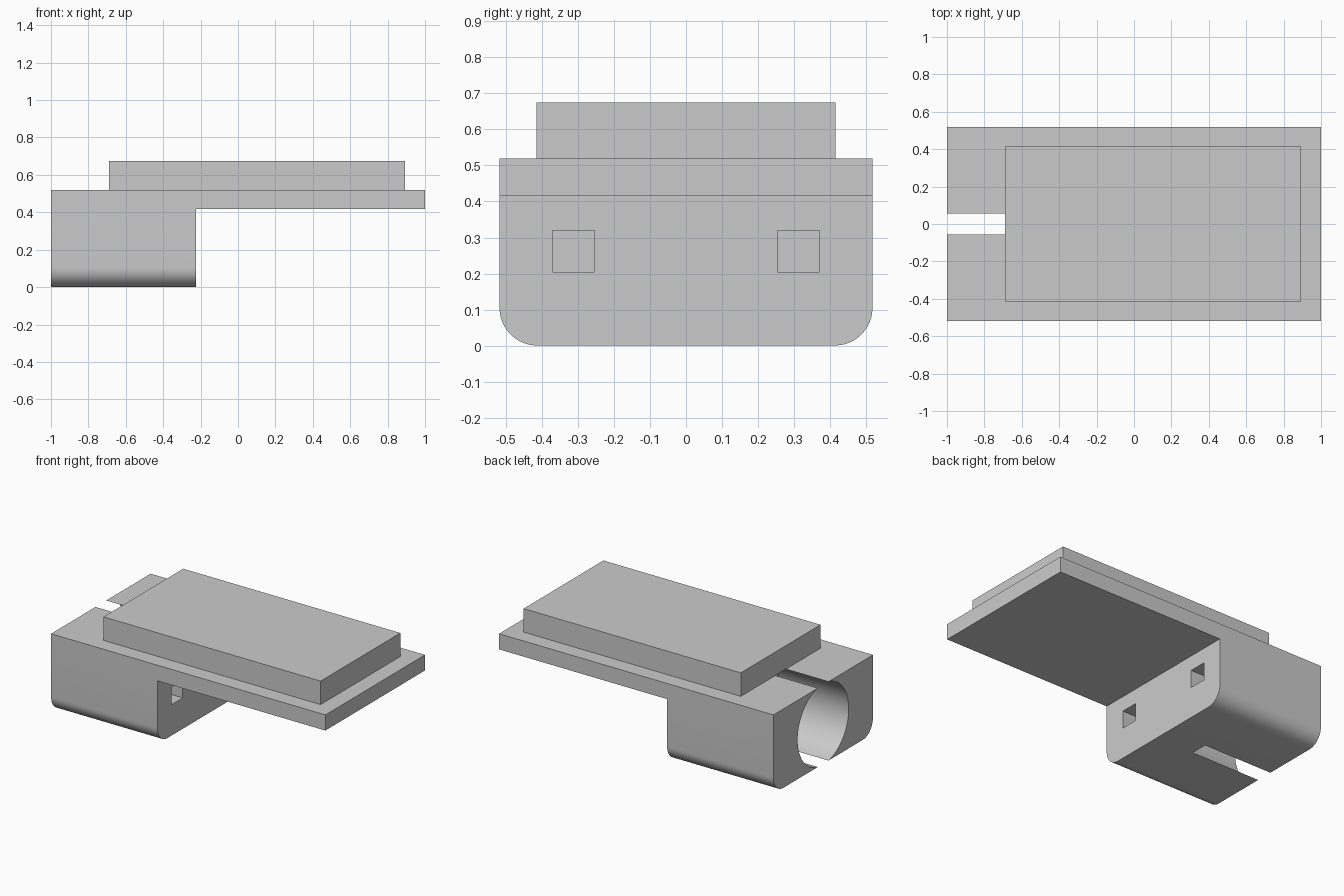
import bpy, bmesh
from mathutils import Matrix

cube = bpy.data.objects.get("Cube")
if cube:
    bpy.data.objects.remove(cube, do_unlink=True)

grey = bpy.data.materials.new("plain grey")
grey.use_nodes = True
colour = (0.6, 0.6, 0.6, 1)
grey.diffuse_color = colour
grey.node_tree.nodes["Principled BSDF"].inputs["Base Color"].default_value = colour


def add_object(name, bm):
    bmesh.ops.recalc_face_normals(bm, faces=bm.faces)
    mesh = bpy.data.meshes.new(name)
    bm.to_mesh(mesh)
    bm.free()
    mesh.materials.append(grey)
    obj = bpy.data.objects.new(name, mesh)
    bpy.context.collection.objects.link(obj)
    return obj


def box(name, low, high):
    bm = bmesh.new()
    bmesh.ops.create_cube(bm, size=1)
    for v in bm.verts:
        v.co = [l + (c + 0.5) * (h - l) for l, h, c in zip(low, high, v.co)]
    return add_object(name, bm)


# L-shaped body: deep housing with a thin overhanging plate
half_width, top, plate_bottom, wall_x = 0.518, 0.52, 0.417, -0.225
profile = [(-1, 0), (wall_x, 0), (wall_x, plate_bottom),
           (1, plate_bottom), (1, top), (-1, top)]
bm = bmesh.new()
side = bm.faces.new([bm.verts.new((x, -half_width, z)) for x, z in profile])
extruded = bmesh.ops.extrude_face_region(bm, geom=[side])["geom"]
for v in extruded:
    if isinstance(v, bmesh.types.BMVert):
        v.co.y = half_width

# Rounded lower long edges
bottom = [e for e in bm.edges
          if all(v.co.z < 0.01 for v in e.verts)
          and abs(e.verts[0].co.y - e.verts[1].co.y) < 0.01]
bmesh.ops.bevel(bm, geom=bottom, offset=0.105, segments=12, profile=0.5,
                affect='EDGES')
body = add_object("housing_and_plate", bm)

# Round bore, slightly wider than the housing is tall, so it leaves slots
bm = bmesh.new()
bmesh.ops.create_cone(bm, cap_ends=True, segments=96, radius1=0.266,
                      radius2=0.266, depth=0.7,
                      matrix=Matrix.Translation((-0.85, 0, top / 2))
                      @ Matrix.Rotation(1.5707963, 4, 'Y'))
cutters = [add_object("bore_cutter", bm)]

# Square sockets in the inner wall
for name, s in (("left", -0.3125), ("right", 0.3125)):
    cutters.append(box(name + "_socket_cutter",
                       (wall_x - 0.25, s - 0.058, 0.204),
                       (wall_x + 0.1, s + 0.058, 0.319)))

for cutter in cutters:
    cutter.hide_render = True
    cut = body.modifiers.new(cutter.name, 'BOOLEAN')
    cut.operation = 'DIFFERENCE'
    cut.solver = 'EXACT'
    cut.object = cutter

# Apply the cuts, then remove the cutters
bpy.context.view_layer.update()
result = bpy.data.meshes.new_from_object(
    body.evaluated_get(bpy.context.evaluated_depsgraph_get()))
body.modifiers.clear()
body.data = result
for cutter in cutters:
    bpy.data.objects.remove(cutter, do_unlink=True)

# Smooth rounds, sharp corners
bpy.ops.object.select_all(action='DESELECT')
body.select_set(True)
bpy.context.view_layer.objects.active = body
bpy.ops.object.shade_smooth_by_angle(angle=0.5)

# Raised block on top
box("raised_block", (-0.69, -0.415, top), (0.893, 0.415, 0.675))
